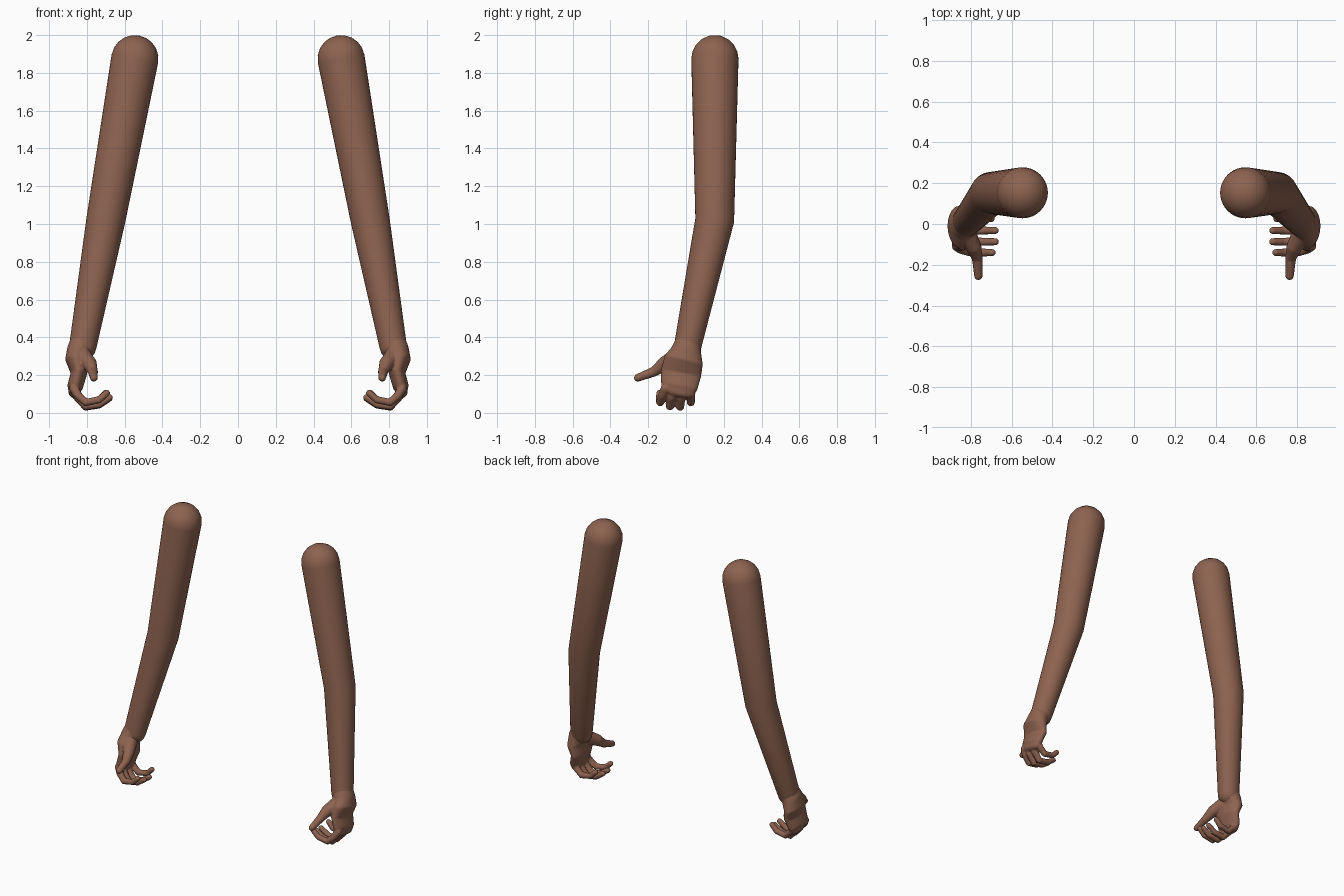
import bpy, bmesh, math
from mathutils import Vector

cube = bpy.data.objects.get("Cube")
if cube:
    bpy.data.objects.remove(cube)

skin = bpy.data.materials.new("brown_skin")
skin.use_nodes = True
colour = (0.27, 0.125, 0.08, 1)
skin.diffuse_color = colour
bsdf = skin.node_tree.nodes["Principled BSDF"]
bsdf.inputs["Base Color"].default_value = colour
bsdf.inputs["Roughness"].default_value = 0.8


def tube(bm, sections, sides=24, cap_rings=5):
    """Loft elliptical rings (x, y, z, thickness, width) with rounded ends."""
    pts = [Vector(s[:3]) for s in sections]
    frames = []
    for i, p in enumerate(pts):
        t = Vector()
        if i > 0:
            t += (p - pts[i - 1]).normalized()
        if i < len(pts) - 1:
            t += (pts[i + 1] - p).normalized()
        frames.append((p, t.normalized(), sections[i][3], sections[i][4]))
    rings = []
    for i, (p, t, a, b) in enumerate(frames):
        caps = [0]
        steps = [math.pi / 2 * k / cap_rings for k in range(1, cap_rings)]
        if i == 0:
            caps = [-s for s in reversed(steps)] + [0]
        elif i == len(frames) - 1:
            caps = [0] + steps
        for s in caps:
            rings.append((p + t * min(a, b) * math.sin(s), t, a * math.cos(s), b * math.cos(s)))
    loops = []
    for p, t, a, b in rings:
        v = (Vector((0, 1, 0)) - t * t.y).normalized()
        u = v.cross(t)
        loops.append([bm.verts.new(p + u * a * math.cos(q) + v * b * math.sin(q))
                      for q in (2 * math.pi * k / sides for k in range(sides))])
    for lo, hi in zip(loops, loops[1:]):
        for k in range(sides):
            n = (k + 1) % sides
            bm.faces.new((lo[k], lo[n], hi[n], hi[k]))
    for loop, (p, t, a, b), end, sign in ((loops[0], frames[0], rings[0], -1),
                                          (loops[-1], frames[-1], rings[-1], 1)):
        tip = bm.verts.new(p + t * sign * min(a, b))
        for k in range(sides):
            n = (k + 1) % sides
            bm.faces.new((loop[k], loop[n], tip) if sign > 0 else (loop[n], loop[k], tip))


def round_tube(bm, points, radii, sides=24):
    tube(bm, [(*p, r, r) for p, r in zip(points, radii)], sides)


def make(name, bm):
    bmesh.ops.recalc_face_normals(bm, faces=bm.faces)
    for f in bm.faces:
        f.smooth = True
    mesh = bpy.data.meshes.new(name)
    bm.to_mesh(mesh)
    bm.free()
    mesh.materials.append(skin)
    ob = bpy.data.objects.new(name, mesh)
    bpy.context.scene.collection.objects.link(ob)
    return ob


# Arms: rounded shoulder, bent elbow, tapering to the wrist
bm = bmesh.new()
shoulder, elbow, wrist = (0.546, 0.153, 1.875), (0.7, 0.152, 1.02), (0.822, 0.008, 0.35)
round_tube(bm, [shoulder, elbow, wrist], [0.125, 0.103, 0.072], 40)
arms = make("arms", bm)

# Palm: flattened sections from the wrist to the knuckles
bm = bmesh.new()
tube(bm, [
    (0.82, 0.01, 0.38, 0.066, 0.066),
    (0.84, 0.002, 0.33, 0.066, 0.08),
    (0.857, -0.012, 0.28, 0.058, 0.104),
    (0.842, -0.026, 0.21, 0.044, 0.108),
    (0.862, -0.036, 0.14, 0.042, 0.098),
    (0.866, -0.042, 0.115, 0.032, 0.088),
], 32)

# Fingers curling inward: base y, tip y, lift and reach of the tip
for y0, y1, lift, tip in ((-0.108, -0.14, 0.027, 0.695), (-0.066, -0.087, 0.003, 0.68),
                          (-0.02, -0.032, 0.0, 0.68), (0.025, 0.026, 0.027, 0.70)):
    path = [(0.868, 0, 0.13), (0.848, 0.5, 0.08), (0.805, 0.9, 0.031),
            (0.735, 1, 0.042), (tip, 1, 0.078)]
    round_tube(bm, [(x, y0 + (y1 - y0) * f, z + lift * f) for x, f, z in path],
               [0.026, 0.023, 0.022, 0.02, 0.018], 16)

# Thumb pointing forward
round_tube(bm, [(0.825, -0.04, 0.3), (0.785, -0.115, 0.26), (0.768, -0.17, 0.218),
                (0.763, -0.255, 0.186)], [0.05, 0.039, 0.027, 0.021], 16)
hands = make("hands", bm)

# Fuse the hand into one soft surface
fuse = hands.modifiers.new("fuse", 'REMESH')
fuse.mode = 'VOXEL'
fuse.voxel_size = 0.006
fuse.use_smooth_shade = True
soften = hands.modifiers.new("soften", 'SMOOTH')
soften.factor = 0.5
soften.iterations = 4

# Mirror to the other side
for ob in (arms, hands):
    ob.modifiers.new("mirror", 'MIRROR').use_mirror_merge = False
